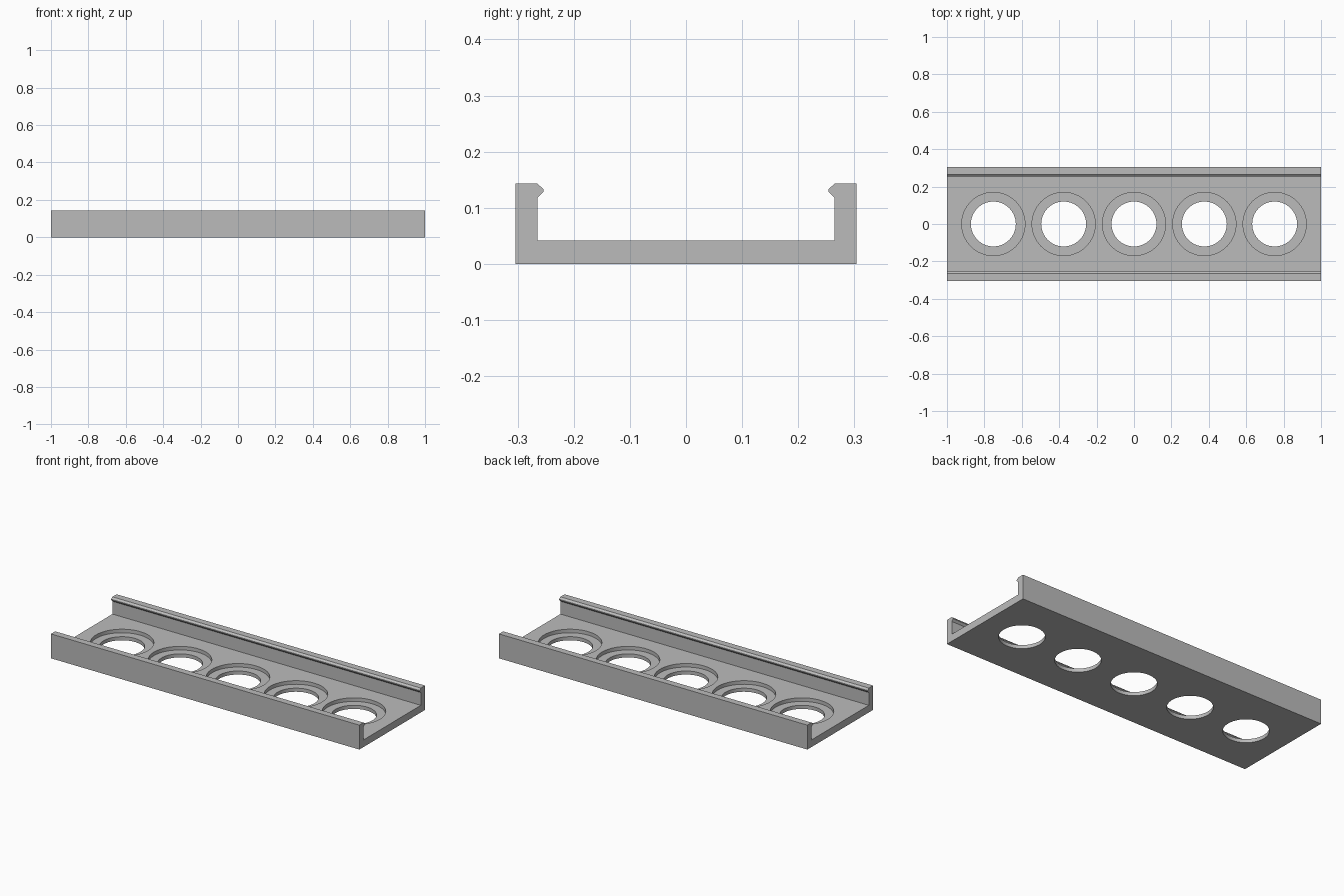
import bpy, bmesh, math

cube = bpy.data.objects.get("Cube")
if cube:
    bpy.data.objects.remove(cube, do_unlink=True)

LENGTH = 2.0
HOLES = 5
PITCH = 0.376
SEGMENTS = 64
FLOOR = 0.042     # floor thickness
LEDGE = 0.021     # height of the counterbore ledge

grey = bpy.data.materials.new("plain grey")
grey.use_nodes = True
colour = (0.5, 0.5, 0.5, 1)
grey.diffuse_color = colour
grey.node_tree.nodes["Principled BSDF"].inputs["Base Color"].default_value = colour


def make_object(name, bm):
    bmesh.ops.recalc_face_normals(bm, faces=bm.faces[:])
    mesh = bpy.data.meshes.new(name)
    bm.to_mesh(mesh)
    bm.free()
    mesh.materials.append(grey)
    obj = bpy.data.objects.new(name, mesh)
    bpy.context.collection.objects.link(obj)
    return obj


# Channel: half of the cross-section mirrored, then extruded along x
half = [(0.304, 0), (0.304, 0.143), (0.265, 0.143), (0.254, 0.133),
        (0.254, 0.128), (0.265, 0.117), (0.265, FLOOR)]
section = half + [(-y, z) for y, z in reversed(half)]
bm = bmesh.new()
end = bm.faces.new([bm.verts.new((-LENGTH / 2, y, z)) for y, z in section])
side = bmesh.ops.extrude_face_region(bm, geom=[end], use_keep_orig=True)
moved = [g for g in side["geom"] if isinstance(g, bmesh.types.BMVert)]
bmesh.ops.translate(bm, verts=moved, vec=(LENGTH, 0, 0))
channel = make_object("channel_rail", bm)

# Stepped plugs: through hole below, wider counterbore above
plug = [(0.12, -0.05), (0.12, LEDGE), (0.169, LEDGE), (0.169, 0.08)]
bm = bmesh.new()
for i in range(HOLES):
    cx = (i - (HOLES - 1) / 2) * PITCH
    rings = []
    for r, z in plug:
        angles = [2 * math.pi * k / SEGMENTS for k in range(SEGMENTS)]
        rings.append([bm.verts.new((cx + r * math.cos(a), r * math.sin(a), z))
                      for a in angles])
    for low, high in zip(rings, rings[1:]):
        for k in range(SEGMENTS):
            n = (k + 1) % SEGMENTS
            bm.faces.new((low[k], low[n], high[n], high[k]))
    bm.faces.new(rings[0][::-1])
    bm.faces.new(rings[-1])
cutter = make_object("hole_cutter", bm)
cutter.hide_render = True

# Cut the holes and drop the cutter
cut = channel.modifiers.new("holes", "BOOLEAN")
cut.operation = "DIFFERENCE"
cut.solver = "EXACT"
cut.object = cutter
bpy.ops.object.select_all(action="DESELECT")
channel.select_set(True)
bpy.context.view_layer.objects.active = channel
bpy.ops.object.modifier_apply(modifier=cut.name)
bpy.data.objects.remove(cutter, do_unlink=True)

# Smooth hole walls, crisp edges
bpy.ops.object.shade_smooth_by_angle(angle=math.radians(30))
